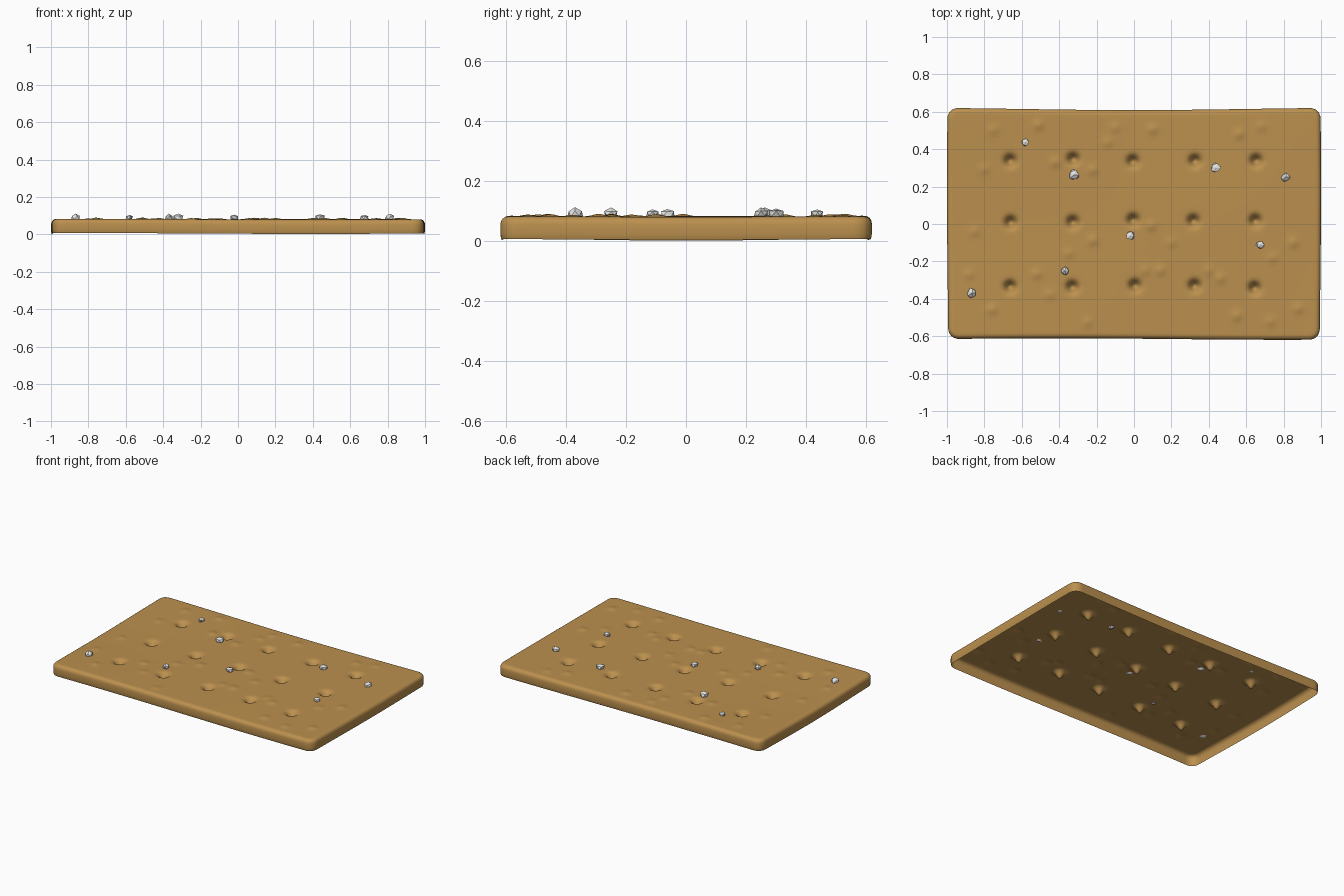
import bpy, bmesh, math, random
from mathutils import Vector

cube = bpy.data.objects.get("Cube")
if cube:
    bpy.data.objects.remove(cube)
random.seed(4)

HX, HY, TOP = 0.996, 0.615, 0.08      # half sizes and top height
CORNER, EDGE = 0.055, 0.03            # corner radius in plan, rounded top edge


def material(name, rgb):
    m = bpy.data.materials.new(name)
    m.use_nodes = True
    m.diffuse_color = (*rgb, 1)
    bsdf = next(n for n in m.node_tree.nodes if n.type == 'BSDF_PRINCIPLED')
    bsdf.inputs["Base Color"].default_value = (*rgb, 1)
    return m


def add_object(name, bm, mat):
    mesh = bpy.data.meshes.new(name)
    bm.to_mesh(mesh)
    bm.free()
    mesh.materials.append(mat)
    obj = bpy.data.objects.new(name, mesh)
    bpy.context.collection.objects.link(obj)
    return obj


def core(p):
    """Nearest point on the rectangle that the rounded corners swing around."""
    return Vector((max(CORNER - HX, min(HX - CORNER, p.x)),
                   max(CORNER - HY, min(HY - CORNER, p.y)), 0))


baked = material("baked golden brown", (0.50, 0.28, 0.077))
salt = material("salt white", (0.78, 0.78, 0.77))

# Docking holes on a slightly uneven grid, and small baked blisters
holes = [(x + random.uniform(-.008, .008), y + random.uniform(-.008, .008))
         for x in (-.655, -.33, 0, .32, .645) for y in (.345, .015, -.335)]
blisters = [(-.75, .5), (-.51, .53), (-.1, .52), (.1, .51), (-.14, .44),
            (.56, .48), (.68, .52), (-.42, .33), (-.8, .29), (-.22, .29),
            (-.85, -.04), (.85, -.1), (-.88, -.27), (-.52, -.27), (-.45, -.38),
            (-.76, -.46), (-.25, -.53), (.55, -.49), (.73, -.52), (.88, -.45),
            (.4, -.25), (.46, -.29), (.74, -.18), (.14, -.25), (.06, -.25),
            (-.22, -.09), (-.35, -.16), (.09, -.01), (.2, -.1)]


def relief(x, y):
    z = 0
    for hx, hy in holes:
        z -= 0.05 * math.exp(-((x - hx) ** 2 + (y - hy) ** 2) / 0.027 ** 2)
    for i, (bx, by) in enumerate(blisters):
        z += (0.006 + 0.002 * (i % 2)) * math.exp(-((x - bx) ** 2 + (y - by) ** 2) / 0.026 ** 2)
    return z


# Cracker top: a fine grid with its corners rounded
bm = bmesh.new()
bmesh.ops.create_grid(bm, x_segments=180, y_segments=112, size=1)
for v in bm.verts:
    v.co.x *= HX - EDGE
    v.co.y *= HY - EDGE
    c = core(v.co)
    d = v.co - c
    if d.length > 0:
        v.co = c + d.normalized() * max(abs(d.x), abs(d.y))
    v.co.z = TOP + relief(v.co.x, v.co.y)

# Rounded edge and walls, extruded ring by ring; the underside stays open
rim = [e for e in bm.edges if e.is_boundary]
for out, z in [(.008, .0795), (.016, .077), (.023, .072), (.028, .064),
               (.030, .054), (.030, .022), (.028, .010), (.026, .004)]:
    new = bmesh.ops.extrude_edge_only(bm, edges=rim)["geom"]
    for v in (g for g in new if isinstance(g, bmesh.types.BMVert)):
        c = core(v.co)
        d = Vector((v.co.x, v.co.y, 0)) - c
        v.co = c + d.normalized() * (CORNER - EDGE + out)
        v.co.z = z
    rim = [g for g in new if isinstance(g, bmesh.types.BMEdge)]

# Gentle hand-made warp
for v in bm.verts:
    x, y = v.co.x, v.co.y
    v.co.x += 0.004 * math.sin(3 * y + 1) * x
    v.co.y += 0.004 * math.sin(2.6 * x - 0.5) * (y < 0) * y / HY
    v.co.y -= 0.006 * math.cos(2.6 * x) * max(y, 0) / HY
    v.co.z += 0.003 * math.sin(2.5 * x + 0.6) * math.cos(4 * y) - 0.001 * math.cos(5 * y)
bmesh.ops.recalc_face_normals(bm, faces=bm.faces)
if max(bm.faces, key=lambda f: f.calc_center_median().z).normal.z < 0:
    bmesh.ops.reverse_faces(bm, faces=bm.faces)
for f in bm.faces:
    f.smooth = True
add_object("cracker", bm, baked)

# Salt: small faceted crystals set into the top
for i, (x, y, r) in enumerate([(-.58, .437, .021), (-.32, .262, .032), (.437, .3, .029),
                               (.81, .25, .026), (-.02, -.063, .025), (.677, -.112, .025),
                               (-.37, -.25, .026), (-.868, -.37, .028)]):
    bm = bmesh.new()
    bmesh.ops.create_icosphere(bm, subdivisions=1, radius=r)
    for v in bm.verts:
        v.co *= random.uniform(0.8, 1.15)
        v.co.z *= 0.7
    bmesh.ops.translate(bm, verts=bm.verts, vec=(x, y, 0.09))
    add_object(f"salt_crystal_{i + 1}", bm, salt)
